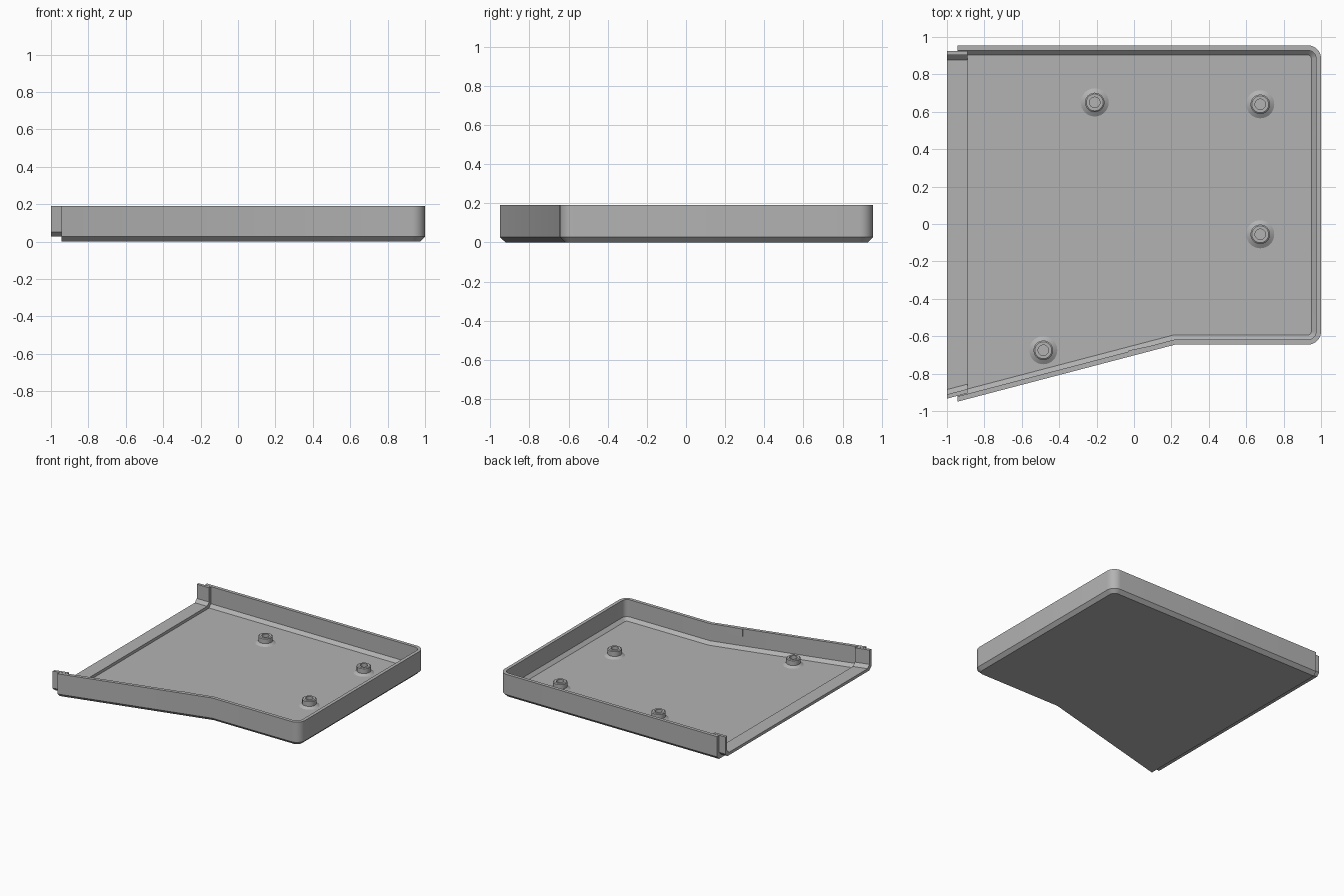
import bpy, bmesh, math

if "Cube" in bpy.data.objects:
    bpy.data.objects.remove(bpy.data.objects["Cube"])

grey = bpy.data.materials.new("plain grey")
grey.use_nodes = True
colour = (0.45, 0.45, 0.45, 1)
grey.diffuse_color = colour
grey.node_tree.nodes["Principled BSDF"].inputs["Base Color"].default_value = colour

LEFT, BACK, RIGHT, FRONT, KINK = -0.945, 0.955, 1.0, -0.645, 0.22
SLOPE, RADIUS, TOP = 0.262, 0.07, 0.19
STRETCH = math.hypot(1, SLOPE)


def finish(name, bm):
    bmesh.ops.recalc_face_normals(bm, faces=bm.faces)
    mesh = bpy.data.meshes.new(name)
    bm.to_mesh(mesh)
    bm.free()
    mesh.materials.append(grey)
    ob = bpy.data.objects.new(name, mesh)
    bpy.context.collection.objects.link(ob)
    bpy.ops.object.select_all(action="DESELECT")
    ob.select_set(True)
    bpy.context.view_layer.objects.active = ob
    bpy.ops.object.shade_smooth_by_angle(angle=math.radians(25))
    return ob


def slant_y(x, inset):
    """Y of the slanted front wall, moved inward by the inset."""
    return FRONT + SLOPE * (x - KINK) + inset * STRETCH


def outline(inset):
    """Open path round the tray, from the back left to the front left."""
    pts = [(LEFT, BACK - inset)]
    for cy, start in ((BACK - RADIUS, 90), (FRONT + RADIUS, 0)):
        for i in range(9):
            a = math.radians(start - 90 * i / 8)
            r = RADIUS - inset
            pts.append((RIGHT - RADIUS + r * math.cos(a), cy + r * math.sin(a)))
    pts.append((KINK + inset * (1 - STRETCH) / SLOPE, FRONT + inset))
    pts.append((LEFT, slant_y(LEFT, inset)))
    return pts


# Tray: floor and wall with chamfers inside and outside, open on the left
bm = bmesh.new()
wall = [(0.027, 0), (0, 0.027), (0, TOP), (0.027, TOP), (0.027, 0.052), (0.052, 0.027)]
rings = [[bm.verts.new((x, y, z)) for x, y in outline(d)] for d, z in wall]
for low, high in zip(rings, rings[1:]):
    for i in range(len(low) - 1):
        bm.faces.new((low[i], low[i + 1], high[i + 1], high[i]))
bm.faces.new(rings[0])
bm.faces.new(rings[-1])
bm.faces.new([r[0] for r in rings] + [r[-1] for r in reversed(rings)])
finish("tray", bm)

# Joining lip: inner shell that sticks out of the open end
bm = bmesh.new()
lip = [(0.055, 0.027), (0.03, 0.052), (0.03, TOP), (0.052, TOP), (0.052, 0.075), (0.077, 0.05)]
ends = []
for x in (-1.0, -0.89):
    section = [(BACK - d, z) for d, z in lip] + [(slant_y(x, d), z) for d, z in reversed(lip)]
    ends.append([bm.verts.new((x, y, z)) for y, z in section])
    bm.faces.new(ends[-1])
for i in range(len(ends[0])):
    j = (i + 1) % len(ends[0])
    bm.faces.new((ends[0][i], ends[0][j], ends[1][j], ends[1][i]))
finish("joining_lip", bm)

# Screw posts: flared foot, stem, bevelled rim and blind hole
post = [(0.075, 0.027), (0.052, 0.042), (0.052, 0.042), (0.052, 0.08), (0.045, 0.085),
        (0.028, 0.085), (0.028, 0.035)]
SIDES = 32
for n, (cx, cy) in enumerate([(-0.21, 0.65), (0.675, 0.64), (0.675, -0.055), (-0.485, -0.675)]):
    bm = bmesh.new()
    loops = []
    for r, z in post[:1] + post[2:]:
        loops.append([bm.verts.new((cx + r * math.cos(math.tau * i / SIDES),
                                    cy + r * math.sin(math.tau * i / SIDES), z))
                      for i in range(SIDES)])
    for low, high in zip(loops, loops[1:]):
        for i in range(SIDES):
            j = (i + 1) % SIDES
            bm.faces.new((low[i], low[j], high[j], high[i]))
    bm.faces.new(loops[-1])
    finish(f"screw_post_{n + 1}", bm)

# Thin wedge plate on the inside of the slanted wall
bm = bmesh.new()
layers = []
for z in (0.13, TOP):
    corners = [(-0.03, slant_y(-0.03, 0.025)), (0.13, slant_y(0.13, 0.025)), (-0.03, slant_y(-0.03, 0.033))]
    layers.append([bm.verts.new((x, y, z)) for x, y in corners])
    bm.faces.new(layers[-1])
for i in range(3):
    j = (i + 1) % 3
    bm.faces.new((layers[0][i], layers[0][j], layers[1][j], layers[1][i]))
finish("wall_plate", bm)
